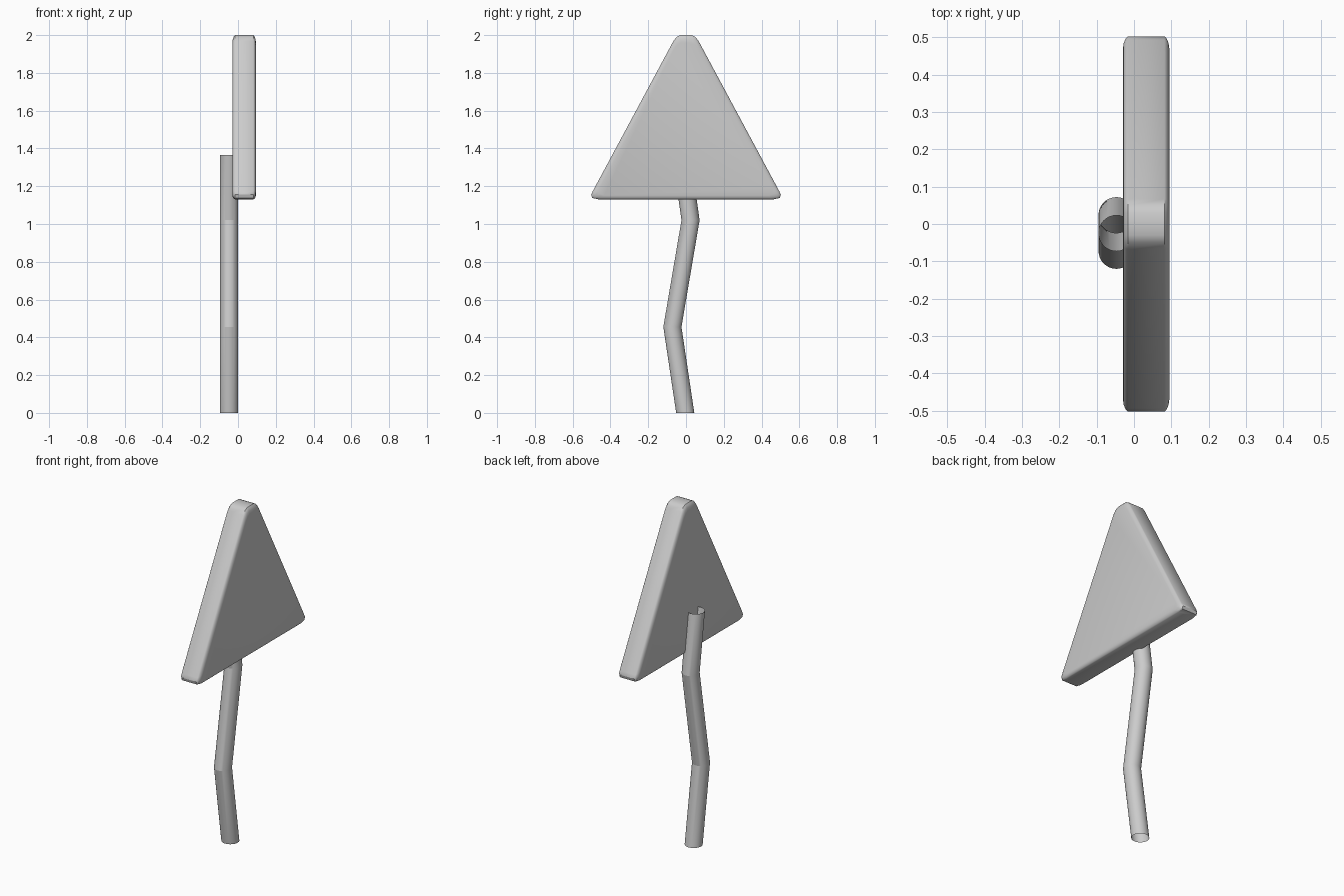
import bpy, bmesh, math

if "Cube" in bpy.data.objects:
    bpy.data.objects.remove(bpy.data.objects["Cube"])


def loft(name, rings, capped, angle):
    """Skin a list of equal-length closed rings into one object."""
    bm = bmesh.new()
    loops = [[bm.verts.new(p) for p in ring] for ring in rings]
    n = len(loops[0])
    for a, b in zip(loops, loops[1:]):
        for i in range(n):
            j = (i + 1) % n
            bm.faces.new((a[i], a[j], b[j], b[i]))
    if capped:
        bm.faces.new(loops[0][::-1])
        bm.faces.new(loops[-1])
    bmesh.ops.recalc_face_normals(bm, faces=bm.faces)
    me = bpy.data.meshes.new(name)
    bm.to_mesh(me)
    bm.free()
    ob = bpy.data.objects.new(name, me)
    bpy.context.collection.objects.link(ob)
    bpy.ops.object.select_all(action='DESELECT')
    ob.select_set(True)
    bpy.context.view_layer.objects.active = ob
    bpy.ops.object.shade_smooth_by_angle(angle=math.radians(angle))
    return ob


# Triangular sign plate: half outline (y, z) mirrored, with blunted corners
half = [(0.03, 2.0), (0.05, 1.99), (0.067, 1.968),
        (0.493, 1.175), (0.502, 1.155), (0.497, 1.138), (0.465, 1.131)]
outline = half + [(-y, z) for y, z in reversed(half)]

# Rounded rim: offset from the mid plane and scale about the incentre
cx, cz = 0.0325, 1.42
rim = [(0.049, 1.0), (0.055, 0.988), (0.060, 0.965), (0.0625, 0.93)]
sections = [(-d, s) for d, s in reversed(rim)] + rim
loft("sign_plate",
     [[(cx + d, y * s, cz + (z - cz) * s) for y, z in outline] for d, s in sections],
     True, 35)

# Bent pole: open tube along a crooked path of (y, z) points
path = [(-0.004, 0.0), (-0.072, 0.455), (0.024, 1.02), (-0.025, 1.365)]
R, N = 0.048, 32
angles = [2 * math.pi * i / N for i in range(N)]
loft("bent_pole",
     [[(-0.047 + R * math.cos(a), y + R * math.sin(a), z) for a in angles] for y, z in path],
     False, 15)
